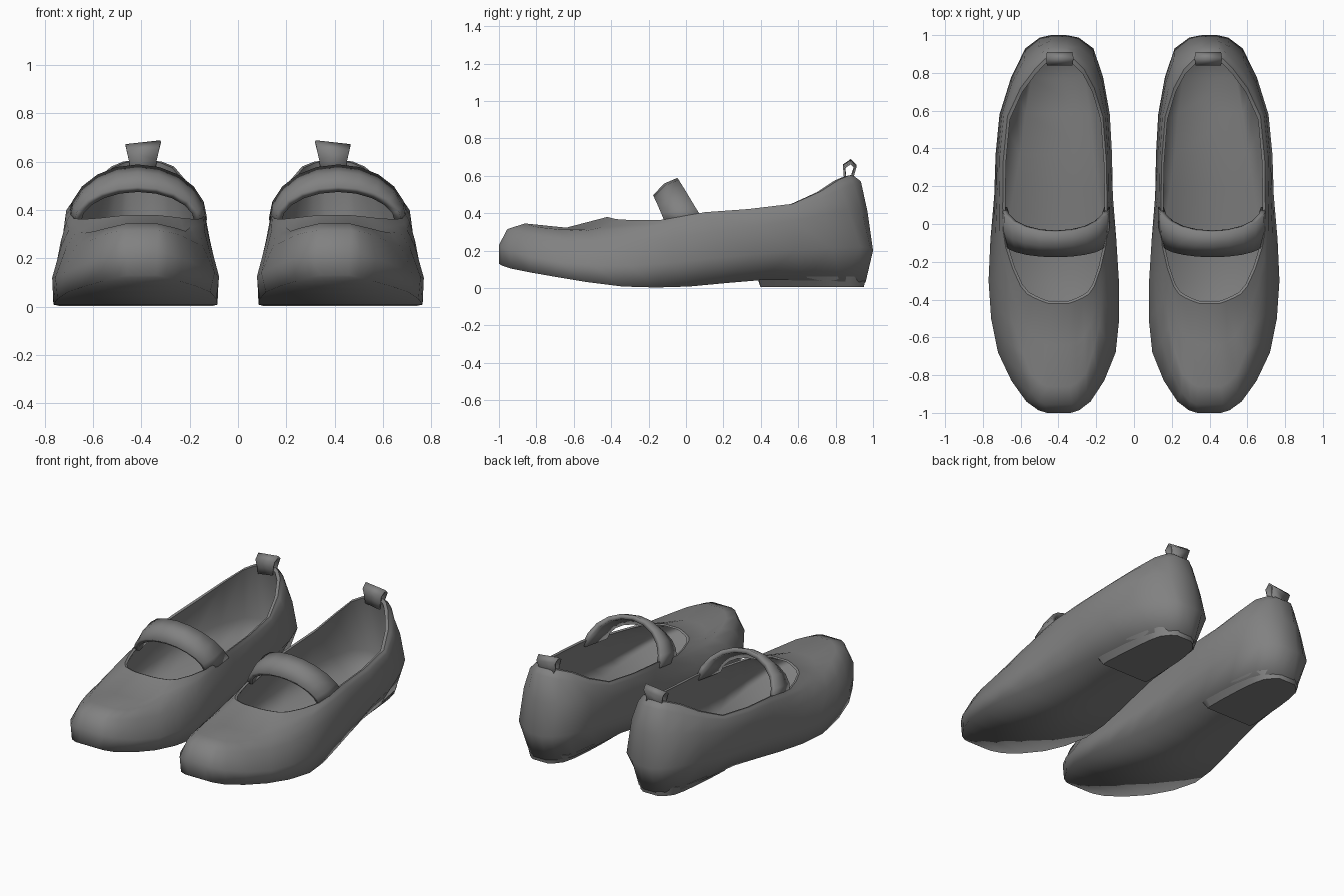
import bpy, bmesh, math

if "Cube" in bpy.data.objects:
    bpy.data.objects.remove(bpy.data.objects["Cube"])

CX = 0.405  # centre line of the right-hand shoe

# Dark grey leather
leather = bpy.data.materials.new("dark_grey")
leather.diffuse_color = (0.22, 0.22, 0.22, 1)
leather.use_nodes = True
leather.node_tree.nodes["Principled BSDF"].inputs["Base Color"].default_value = leather.diffuse_color


def loop(stations, steps=2):
    """Closed ring from (y, x_inner, x_outer, z) stations, toe to heel, smoothed."""
    n, out = len(stations), []
    for i in range(n - 1):
        p0, p1 = stations[max(i - 1, 0)], stations[i]
        p2, p3 = stations[i + 1], stations[min(i + 2, n - 1)]
        for s in range(steps):
            t = s / steps
            out.append([0.5 * (2 * b + (c - a) * t + (2 * a - 5 * b + 4 * c - d) * t * t
                               + (3 * b - a - 3 * c + d) * t ** 3)
                        for a, b, c, d in zip(p0, p1, p2, p3)])
    out.append(list(stations[-1]))
    return [(xi, y, z) for y, xi, xo, z in out] + [(xo, y, z) for y, xi, xo, z in reversed(out)]


def inset(ring, sx, sy, dz=0.0, z=None):
    return [(CX + (x - CX) * sx, y * sy, (p + dz) if z is None else z) for x, y, p in ring]


def build(name, rings, closed=True, cap=False, thickness=0.0, angle=40, sharp=()):
    """Skin consecutive rings, optionally cap both ends, then mirror to the other shoe."""
    bm = bmesh.new()
    vr = [[bm.verts.new(p) for p in r] for r in rings]
    n = len(vr[0])
    for a, b in zip(vr, vr[1:]):
        for i in range(n if closed else n - 1):
            j = (i + 1) % n
            bm.faces.new((a[i], a[j], b[j], b[i]))
    if cap:
        for r in (vr[0], vr[-1]):
            for i in range(n // 2 - 1):
                bm.faces.new((r[i], r[i + 1], r[n - 2 - i], r[n - 1 - i]))
    bmesh.ops.recalc_face_normals(bm, faces=bm.faces)
    me = bpy.data.meshes.new(name)
    bm.to_mesh(me)
    bm.free()
    me.materials.append(leather)
    ob = bpy.data.objects.new(name, me)
    bpy.context.collection.objects.link(ob)
    bpy.ops.object.select_all(action='DESELECT')
    ob.select_set(True)
    bpy.context.view_layer.objects.active = ob
    bpy.ops.object.shade_smooth_by_angle(angle=math.radians(angle))
    for e in me.edges:
        a, b = (v // n for v in e.vertices)
        if a == b and a in sharp:
            e.use_edge_sharp = True
    if thickness:
        so = ob.modifiers.new("thickness", 'SOLIDIFY')
        so.thickness, so.offset = thickness, 0
    mi = ob.modifiers.new("pair", 'MIRROR')
    mi.use_mirror_merge = False
    return ob


# Upper: rings from the sole edge up to the opening, then down the lining
sole = loop([(-1, .34, .46, .13), (-.94, .24, .56, .105), (-.7, .115, .705, .06), (-.34, .085, .765, .008),
             (.02, .135, .7, .008), (.4, .19, .63, .042), (.84, .24, .56, .035), (.96, .36, .445, .03)])
widest = loop([(-1, .335, .46, .23), (-.94, .23, .57, .2), (-.68, .097, .72, .14), (-.3, .08, .77, .12),
               (.15, .112, .74, .16), (.58, .128, .712, .2), (.93, .215, .575, .22), (1, .36, .44, .2)])
shoulder = loop([(-.955, .33, .47, .315), (-.89, .25, .55, .3), (-.62, .145, .675, .25), (-.28, .112, .733, .25),
                 (.15, .125, .725, .3), (.58, .14, .7, .36), (.87, .21, .58, .42), (.97, .355, .445, .41)])
vamp = loop([(-.86, .34, .46, .345), (-.79, .255, .545, .325), (-.54, .185, .635, .305), (-.24, .14, .7, .32),
             (.13, .135, .715, .375), (.57, .15, .69, .43), (.83, .23, .565, .53), (.935, .355, .445, .57)])
rim = loop([(-.42, .345, .455, .38), (-.39, .27, .53, .372), (-.33, .21, .6, .365), (-.12, .15, .68, .365),
            (.1, .142, .695, .405), (.57, .165, .67, .45), (.82, .265, .525, .58), (.89, .355, .445, .605)])
# Shallow crease across the toes, halfway between vamp and rim
crease = []
for (ax, ay, az), (bx, by, bz) in zip(vamp, rim):
    y = (ay + by) / 2
    dip = .04 * min(1, max(0, (-.4 - y) / .2))
    crease.append(((ax + bx) / 2, y, (az + bz) / 2 - dip))
build("shoe_upper", [sole, widest, shoulder, vamp, crease, rim, inset(rim, .95, .97, -.005),
                     inset(widest, .93, .94), inset(sole, .88, .92, .055)],
      cap=True, angle=120, sharp=(5, 6))

# Low heel block tapering down from the back of the sole
heel = loop([(.4, .25, .57, 0.005), (.43, .24, .58, 0.005), (.7, .25, .56, 0.005),
             (.88, .28, .53, 0.005), (.95, .35, .46, 0.005)])
heel_top = loop([(.38, .2, .62, .06), (.43, .195, .625, .06), (.7, .21, .6, .06),
                 (.88, .25, .55, .06), (.965, .36, .445, .06)])
build("heel_block", [heel, heel_top], cap=True)

# Arched instep strap: front edge, middle crown and back edge
strap = []
for half, base, rise, y_end, y_mid in ((.25, .35, .135, -.11, -.165),
                                       (.27, .35, .195, -.02, -.11),
                                       (.272, .365, .21, .09, -.04)):
    strap.append([(.415 - half * math.cos(a), y_end + (y_mid - y_end) * math.sin(a),
                   base + rise * math.sin(a)) for a in (math.pi * i / 10 for i in range(11))])
build("instep_strap", strap, closed=False, thickness=.03)

# Pull tab: a small folded loop flaring towards the top
profile = [(.85, .56), (.85, .6), (.845, .65), (.88, .675), (.905, .65), (.89, .6), (.9, .56)]
tab = []
for side in (-1, 1):
    tab.append([(.393 + side * (.052 + .022 * max(0, (z - .58) / .1)), y, z - .008 * side) for y, z in profile])
build("pull_tab", tab, closed=False, thickness=.012, angle=30)
